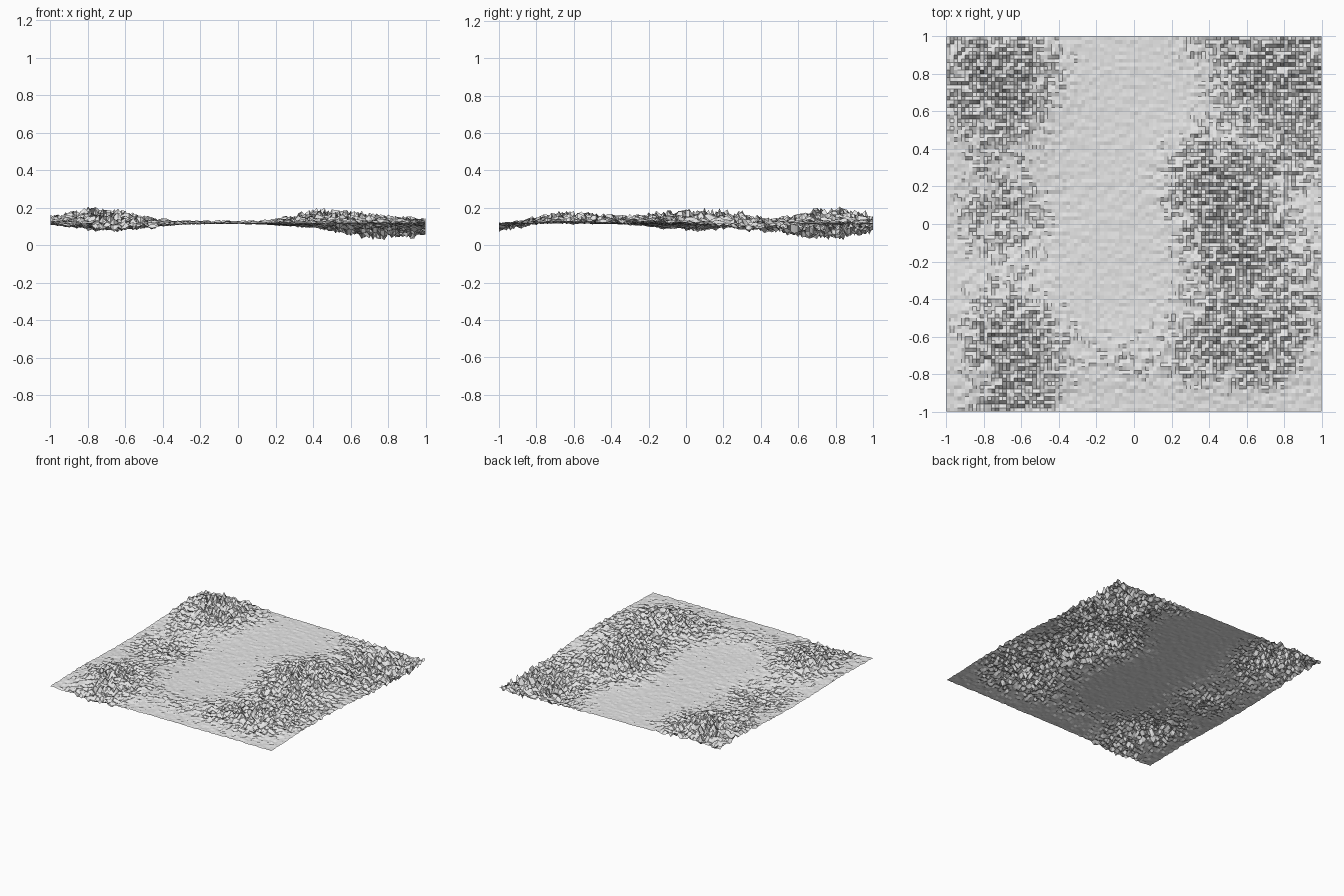
import bpy, bmesh, math, random

cube = bpy.data.objects.get("Cube")
if cube:
    bpy.data.objects.remove(cube, do_unlink=True)

random.seed(7)
CELLS = 100
LEVEL = 0.115

# Broad hills and pits: centre x, centre y, radius x, radius y, height
MOUNDS = [
    (-0.75, 0.78, 0.21, 0.22, 0.095),
    (-0.68, 0.04, 0.18, 0.18, -0.045),
    (-0.66, -0.62, 0.18, 0.17, 0.07),
    (-0.62, -1.02, 0.17, 0.12, -0.05),
    (0.53, -0.06, 0.18, 0.21, 0.08),
    (0.42, 0.28, 0.18, 0.15, 0.055),
    (0.95, 0.35, 0.16, 0.15, -0.035),
    (0.58, -0.62, 0.24, 0.17, 0.07),
    (0.80, 0.77, 0.22, 0.19, -0.1),
    (0.38, 0.95, 0.15, 0.12, -0.015),
    (0.98, -0.28, 0.16, 0.16, 0.035),
    (-0.10, -0.74, 0.24, 0.11, 0.02),
]


def relief(x, y):
    """Mean height and roughness of the ground at a point."""
    parts = [h * math.exp(-0.5 * (((x - cx) / rx) ** 2 + ((y - cy) / ry) ** 2))
             for cx, cy, rx, ry, h in MOUNDS]
    return sum(parts) / 2, sum(map(abs, parts)) / 2


# Rough ground sheet: mounds broken up by noise that grows with the relief
bm = bmesh.new()
bmesh.ops.create_grid(bm, x_segments=CELLS, y_segments=CELLS, size=1)
for v in bm.verts:
    mean, rough = relief(v.co.x, v.co.y)
    noise = rough * random.triangular(-1.2, 1.2) + random.uniform(-0.0025, 0.0025)
    v.co.z = max(0, LEVEL + mean + noise)
bmesh.ops.recalc_face_normals(bm, faces=bm.faces)
if sum(f.normal.z for f in bm.faces) < 0:
    bmesh.ops.reverse_faces(bm, faces=bm.faces)

mesh = bpy.data.meshes.new("rough_ground")
bm.to_mesh(mesh)
bm.free()
ground = bpy.data.objects.new("rough_ground", mesh)
bpy.context.collection.objects.link(ground)

# Plain pale grey stone
stone = bpy.data.materials.new("pale_grey")
stone.use_nodes = True
colour = (0.8, 0.8, 0.8, 1)
stone.diffuse_color = colour
stone.node_tree.nodes["Principled BSDF"].inputs["Base Color"].default_value = colour
mesh.materials.append(stone)
